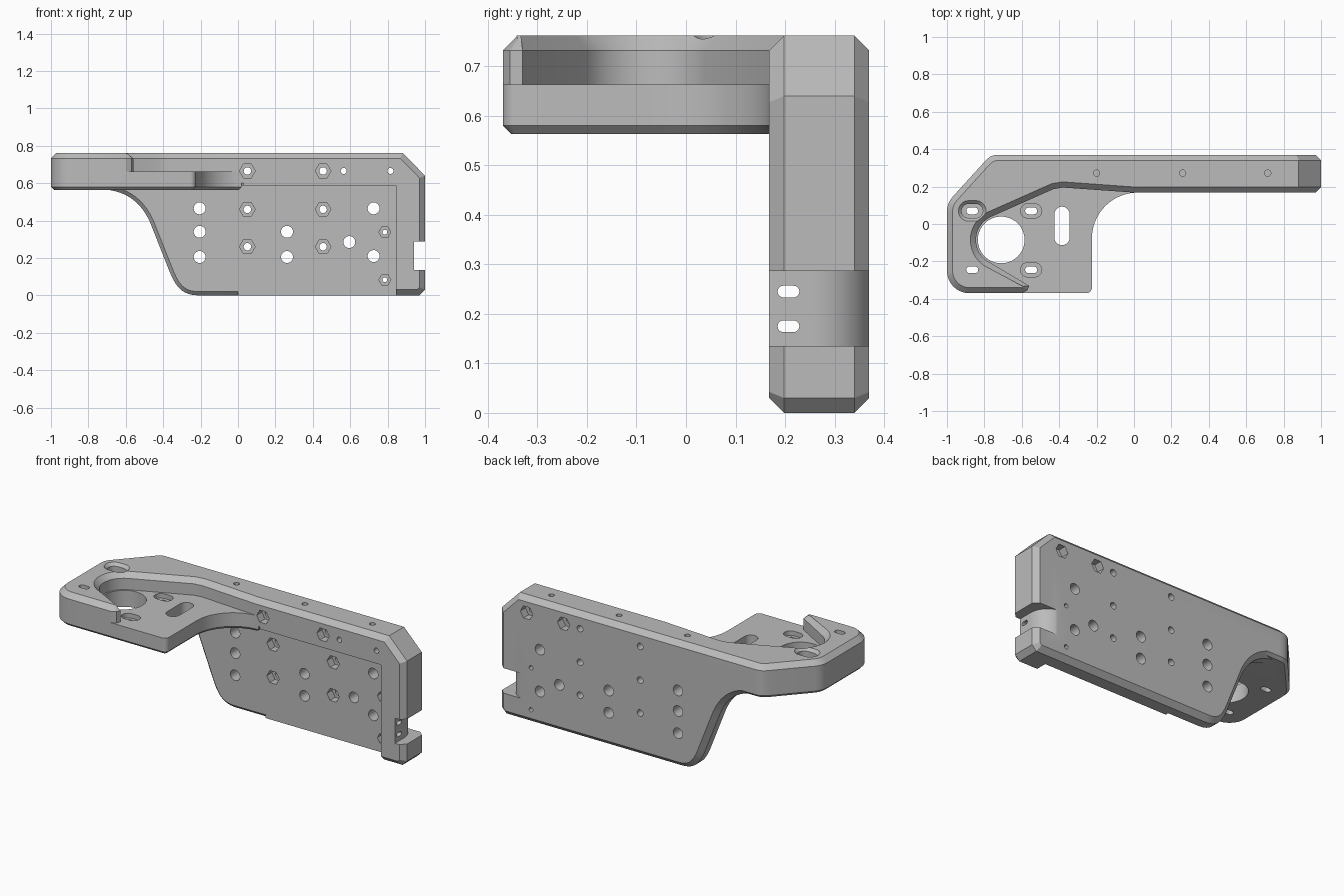
import bpy, bmesh, math
from mathutils import Vector
from mathutils.geometry import interpolate_bezier

cube = bpy.data.objects.get("Cube")
if cube:
    bpy.data.objects.remove(cube, do_unlink=True)

grey = bpy.data.materials.new("plain_grey")
grey.use_nodes = True
grey.diffuse_color = (0.5, 0.5, 0.5, 1)
grey.node_tree.nodes["Principled BSDF"].inputs["Base Color"].default_value = (0.5, 0.5, 0.5, 1)


# Outline helpers
def arc(cx, cy, r, start, end, n=16):
    return [(cx + r * math.cos(math.radians(start + (end - start) * i / n)),
             cy + r * math.sin(math.radians(start + (end - start) * i / n))) for i in range(n + 1)]


def bezier(a, b, c, d, n=14):
    return [(p.x, p.y) for p in interpolate_bezier(Vector(a), Vector(b), Vector(c), Vector(d), n)]


def disc(x, y, r, n=24):
    return arc(x, y, r, 0, 360, n)[:-1]


def slot(x, y, half, r):
    return arc(x + half - r, y, r, -90, 90, 10) + arc(x - half + r, y, r, 90, 270, 10)


def inset(pts, c):
    out = []
    for i, p in enumerate(pts):
        e1 = (p - pts[i - 1]).normalized()
        e2 = (pts[(i + 1) % len(pts)] - p).normalized()
        n1, n2 = Vector((-e1.y, e1.x)), Vector((-e2.y, e2.x))
        out.append(p + (n1 + n2) * (c / (1 + n1.dot(n2))))
    return out


# Extrude an outline along an axis, with an optional chamfer at each end
def prism(bm, outline, lo, hi, axis="z", c_lo=0, c_hi=0):
    pts = [Vector(p) for p in outline]
    pts = [p for i, p in enumerate(pts) if (p - pts[i - 1]).length > 1e-4]
    if sum(pts[i - 1].x * p.y - p.x * pts[i - 1].y for i, p in enumerate(pts)) < 0:
        pts.reverse()
    layers = [(inset(pts, c_lo), lo)]
    if c_lo:
        layers.append((pts, lo + abs(c_lo)))
    if c_hi:
        layers.append((pts, hi - abs(c_hi)))
    layers.append((inset(pts, c_hi), hi))
    place = {"z": lambda u, v, w: (u, v, w),
             "y": lambda u, v, w: (u, w, v),
             "x": lambda u, v, w: (w, u, v)}[axis]
    rings = [[bm.verts.new(place(p.x, p.y, w)) for p in ring] for ring, w in layers]
    faces = [bm.faces.new(rings[0]), bm.faces.new(rings[-1])]
    for a, b in zip(rings, rings[1:]):
        for i in range(len(a)):
            faces.append(bm.faces.new((a[i - 1], a[i], b[i], b[i - 1])))
    bmesh.ops.recalc_face_normals(bm, faces=faces)


def solid(name, *prisms):
    bm = bmesh.new()
    for args in prisms:
        prism(bm, *args)
    mesh = bpy.data.meshes.new(name)
    bm.to_mesh(mesh)
    bm.free()
    mesh.materials.append(grey)
    ob = bpy.data.objects.new(name, mesh)
    bpy.context.collection.objects.link(ob)
    return ob


def combine(target, tool, operation):
    mod = target.modifiers.new("combine", "BOOLEAN")
    mod.operation, mod.solver, mod.object = operation, "EXACT", tool
    bpy.context.view_layer.objects.active = target
    bpy.ops.object.modifier_apply(modifier=mod.name)
    bpy.data.objects.remove(tool, do_unlink=True)


FRONT, BACK, PANEL, TOP = 0.168, 0.37, 0.265, 0.762

# End column and top rail, hollowed at the front
bracket = solid("mounting_bracket", (
    [(0, 0), (0.97, 0), (1, 0.03), (1, 0.64), (0.88, TOP), (0, TOP)],
    FRONT, BACK, "y", 0.03, 0.03))
recess = solid("recess", ([(-1, -1), (0.845, -1), (0.845, 0.587), (-1, 0.587)], 0, PANEL, "y"))
combine(bracket, recess, "DIFFERENCE")

# Back panel with its swept left edge
panel = ([(0.97, 0)] + bezier((-0.21, 0), (-0.31, 0), (-0.34, 0.06), (-0.375, 0.15))
         + bezier((-0.47, 0.39), (-0.52, 0.5), (-0.6, 0.565), (-0.74, 0.567))
         + [(-0.74, 0.7), (0.9, 0.7), (0.99, 0.62), (0.99, 0.02)])
combine(bracket, solid("panel", (panel, PANEL, BACK, "y", 0.02, 0.03)), "UNION")

# Tray floor
left_end = (bezier((-0.72, BACK), (-0.77, BACK), (-0.78, 0.355), (-0.82, 0.31), 6)
            + bezier((-0.97, 0.145), (-0.99, 0.12), (-1, 0.1), (-1, 0.06), 6)
            + arc(-0.88, -0.25, 0.12, 180, 270))
tray = ([(0.02, BACK)] + left_end + arc(-0.255, -0.34, 0.03, 270, 360, 6)
        + arc(0.02, -0.077, 0.245, 180, 90))
combine(bracket, solid("tray", (tray, 0.563, 0.663, "z", 0.017)), "UNION")

# Raised rim around the tray, running into the rail
rim = ([(0.86, BACK)] + left_end + [(-0.6, -0.37), (-0.57, -0.355), (-0.56, -0.33)]
       + arc(-0.71, -0.085, 0.135, 238, 115)
       + [(-0.43, 0.187), (-0.38, 0.195), (0, FRONT), (0.86, FRONT)])
combine(bracket, solid("rim", (rim, 0.6, TOP, "z", 0, 0.03)), "UNION")

# Rounded strap notch in the end column
notch = [(1.1, 0.1), (0.94, 0.1)] + arc(0.82, 0.255, 0.12, 0, 90) + [(0.82, 0.5), (1.1, 0.5)]
combine(bracket, solid("notch", (notch, 0.135, 0.287)), "DIFFERENCE")

# Through holes
hexes = [(x, z, 0.042, 0.02) for x in (0.05, 0.455) for z in (0.26, 0.46, 0.665)]
hexes += [(0.785, z, 0.032, 0.013) for z in (0.083, 0.338)]
back_hexes = [(x, 0.665, 0.042, 0.016) for x in (0.565, 0.815)]
plain = [(-0.205, 0.465), (-0.205, 0.34), (-0.205, 0.205), (0.262, 0.34),
         (0.262, 0.205), (0.595, 0.285), (0.725, 0.465), (0.725, 0.21)]
slots = [(x, y) for x in (-0.865, -0.55) for y in (0.07, -0.245)]
holes = [(disc(x, z, 0.032), 0, 0.5, "y") for x, z in plain]
holes += [(disc(x, z, r, 16), 0, 0.5, "y") for x, z, _, r in hexes + back_hexes]
holes += [(slot(x, y, 0.032, 0.018), 0.5, 0.8) for x, y in slots]
holes += [(disc(-0.71, -0.085, 0.125, 40), 0.5, 0.8)]
holes += [([(v - 0.385, u - 0.01) for u, v in slot(0, 0, 0.103, 0.041)], 0.5, 0.8)]
holes += [(slot(0.207, z, 0.022, 0.012), 0.8, 1.1, "x") for z in (0.175, 0.245)]
combine(bracket, solid("holes", *holes), "DIFFERENCE")

# Nut pockets, slot recesses and blind holes in the top
pockets = [(disc(x, z, r, 6), 0.1, (FRONT if z > 0.6 else PANEL) + 0.05, "y") for x, z, r, _ in hexes]
pockets += [(disc(x, z, r, 6), BACK - 0.05, 0.45, "y") for x, z, r, _ in back_hexes]
pockets += [(slot(x, y, 0.057, 0.038), 0.635, TOP + 0.003, "z", 0, -0.02) for x, y in slots]
pockets += [(disc(x, 0.272, 0.017, 16), 0.62, 0.8) for x in (-0.2, 0.26, 0.715)]
combine(bracket, solid("pockets", *pockets), "DIFFERENCE")

bpy.ops.object.select_all(action="DESELECT")
bracket.select_set(True)
bpy.context.view_layer.objects.active = bracket
bpy.ops.object.shade_smooth_by_angle(angle=math.radians(25))
